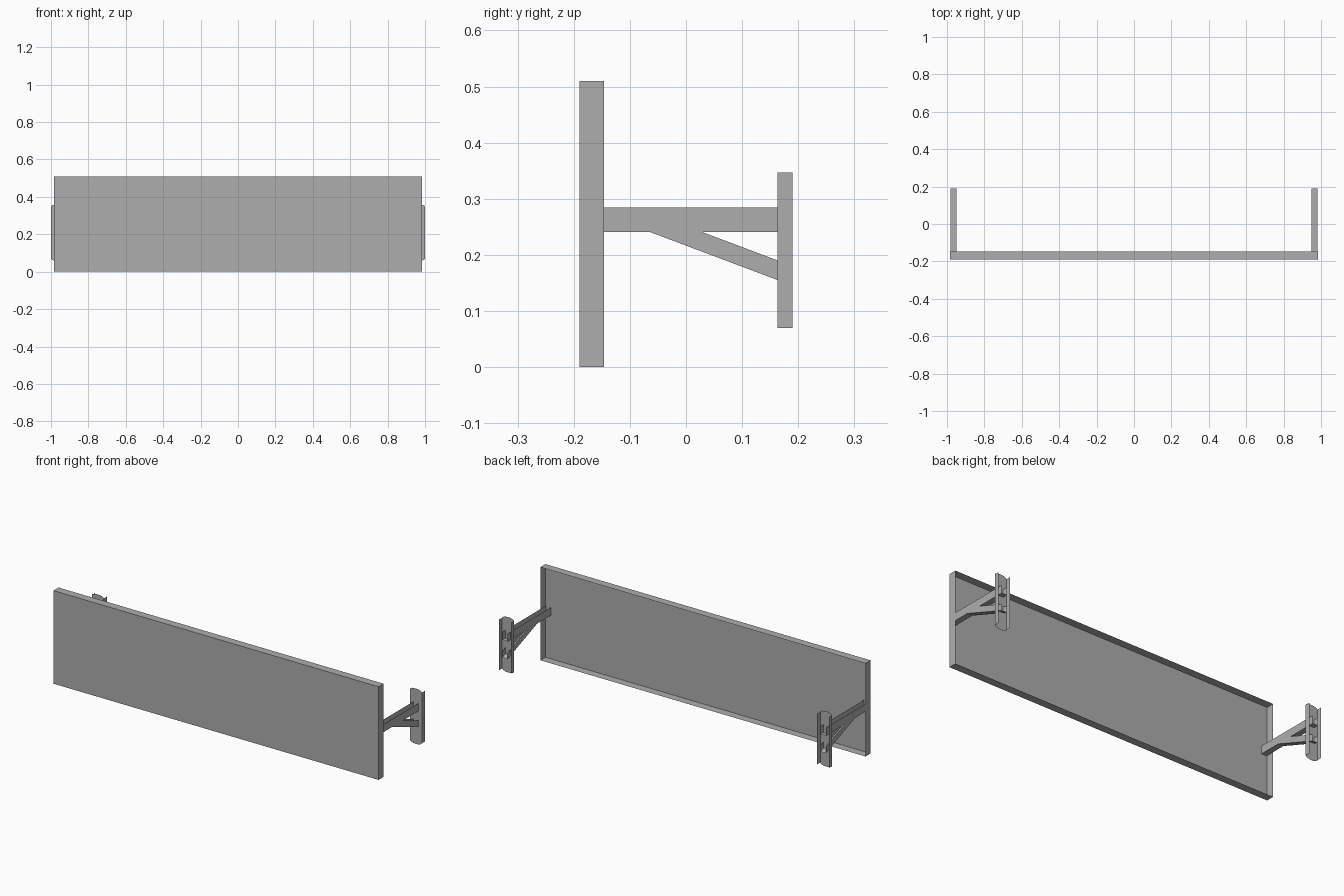
import bpy
import bmesh
import math
from mathutils import Matrix

cube = bpy.data.objects.get("Cube")
if cube:
    bpy.data.objects.remove(cube, do_unlink=True)

# One plain painted-metal colour
steel = bpy.data.materials.new("grey_steel")
steel.use_nodes = True
COLOUR = (0.42, 0.42, 0.42, 1)
steel.diffuse_color = COLOUR
steel.node_tree.nodes["Principled BSDF"].inputs["Base Color"].default_value = COLOUR


def finish(bm, name):
    mesh = bpy.data.meshes.new(name)
    bm.to_mesh(mesh)
    bm.free()
    mesh.materials.append(steel)
    obj = bpy.data.objects.new(name, mesh)
    bpy.context.collection.objects.link(obj)
    return obj


def channel(name, x, half_width, side, bulge=0.0):
    """Folded sheet channel: two side walls from a (y, z) outline, joined by
    a floor along its first edge; bulge rounds the ends of the floor."""
    bm = bmesh.new()
    right = [bm.verts.new((x - half_width, y, z)) for y, z in side]
    left = [bm.verts.new((x + half_width, y, z)) for y, z in side]
    bm.faces.new(right)
    bm.faces.new(left[::-1])

    def rounded(vert, sign):
        # Arc of extra points across the floor end, from left to right
        if not bulge:
            return []
        steps = 8
        return [bm.verts.new((x + half_width * math.cos(math.pi * i / steps), vert.co.y,
                              vert.co.z + sign * bulge * math.sin(math.pi * i / steps)))
                for i in range(1, steps)]

    start = rounded(right[0], 1)
    end = rounded(right[1], -1)
    bm.faces.new([left[0]] + start + [right[0], right[1]] + end[::-1] + [left[1]])
    return finish(bm, name)


# Front panel: shallow tray folded from sheet, open at the back
bm = bmesh.new()
bmesh.ops.create_cube(bm, size=1, matrix=Matrix.Translation((0, -0.168, 0.255))
                      @ Matrix.Diagonal((1.97, 0.044, 0.51, 1)))
back = [f for f in bm.faces if f.normal.y > 0.9]
bmesh.ops.delete(bm, geom=back, context='FACES_ONLY')
finish(bm, "front_panel")

# Support brackets, one at each end
ARM = [(-0.187, 0.241), (0.19, 0.241), (0.19, 0.284), (-0.187, 0.284)]
BRACE = [(-0.065, 0.241), (0.19, 0.145), (0.19, 0.18), (0.028, 0.241)]
PLATE = [(0.163, 0.347), (0.163, 0.07), (0.19, 0.07), (0.19, 0.347)]
for side_name, sign in (("left", 1), ("right", -1)):
    x = sign * 0.964
    channel(side_name + "_arm", x, 0.016, ARM)
    channel(side_name + "_brace", x, 0.016, BRACE)
    channel(side_name + "_mounting_plate", x, 0.036, PLATE, bulge=0.013)
